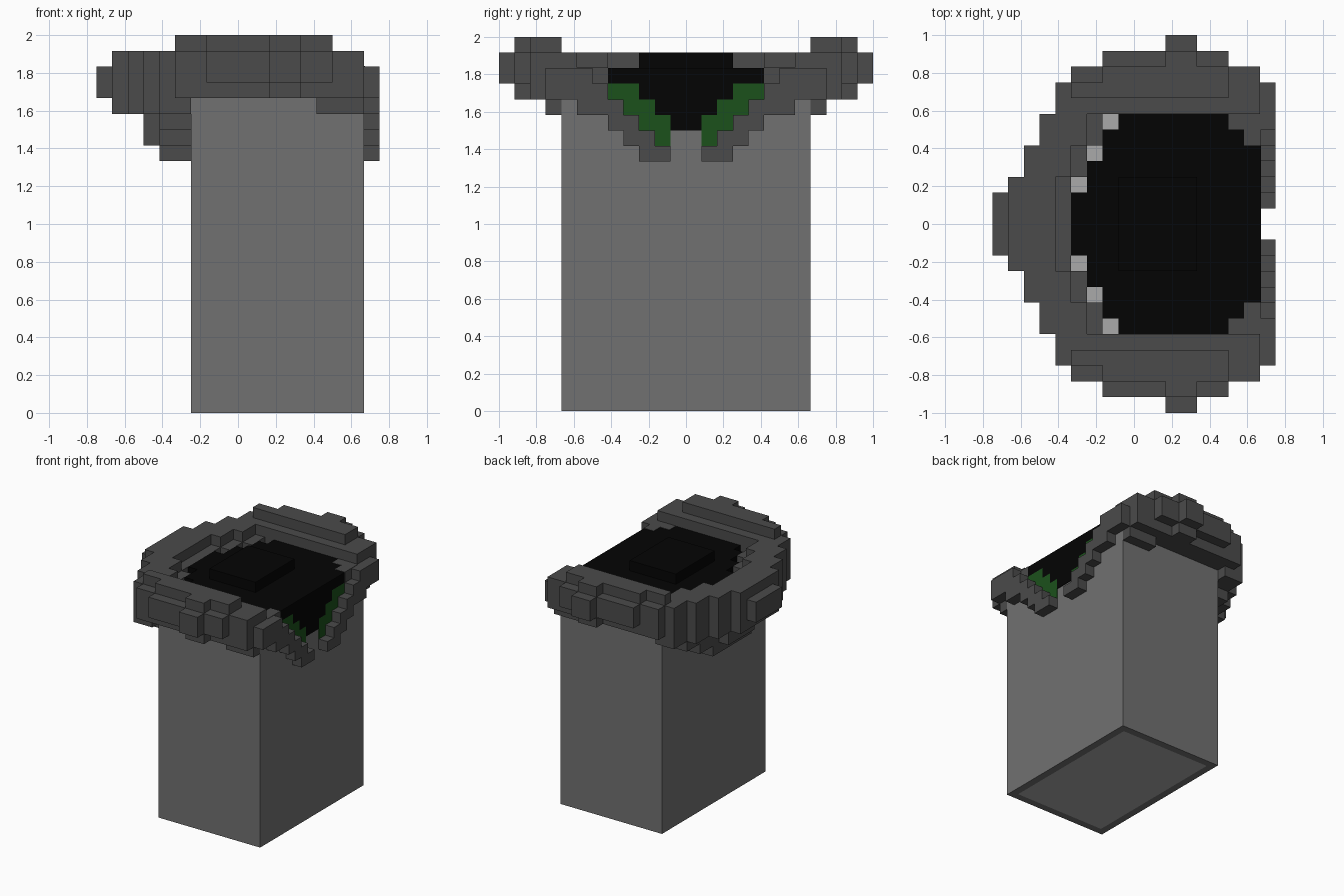
import bpy, bmesh

if "Cube" in bpy.data.objects:
    bpy.data.objects.remove(bpy.data.objects["Cube"])

U = 1 / 12  # one block


def material(name, r, g, b):
    m = bpy.data.materials.new(name)
    m.diffuse_color = (r, g, b, 1)
    m.use_nodes = True
    m.node_tree.nodes["Principled BSDF"].inputs["Base Color"].default_value = m.diffuse_color
    return m


GREY = material("mid grey", 0.166, 0.166, 0.166)
DARK = material("dark grey", 0.07, 0.07, 0.07)
LIGHT = material("light grey", 0.40, 0.40, 0.40)
BLACK = material("black", 0.0012, 0.0012, 0.0012)
GREEN = material("green", 0.011, 0.082, 0.011)


def blocks(name, boxes, mats, mirror=False):
    """Boxes given in blocks as (x0, x1, y0, y1, z0, z1), optionally mirrored in y."""
    bm = bmesh.new()
    todo = list(boxes)
    if mirror:
        todo += [(a, b, -d, -c, e, f) for a, b, c, d, e, f in boxes]
    for x0, x1, y0, y1, z0, z1 in todo:
        vs = bmesh.ops.create_cube(bm, size=1)["verts"]
        for v in vs:
            v.co.x = (x0 + (v.co.x + 0.5) * (x1 - x0)) * U
            v.co.y = (y0 + (v.co.y + 0.5) * (y1 - y0)) * U
            v.co.z = (z0 + (v.co.z + 0.5) * (z1 - z0)) * U
    me = bpy.data.meshes.new(name)
    for m in mats:
        me.materials.append(m)
    bm.to_mesh(me)
    bm.free()
    ob = bpy.data.objects.new(name, me)
    bpy.context.collection.objects.link(ob)
    return ob


# body: tall box, underside has a grey frame around a lighter panel
body = blocks("body", [(-3, 8, -8, 8, 0, 20)], [GREY, LIGHT])
bm = bmesh.new()
bm.from_mesh(body.data)
base = [f for f in bm.faces if f.normal.z < -0.5]
bmesh.ops.inset_region(bm, faces=base, thickness=0.083)
for f in base:
    f.material_index = 1
bm.to_mesh(body.data)
bm.free()

# black filling with stepped rear edge and a raised pad
blocks("filling", [(-1, 8, -7, 7, 20, 22), (-2, -1, -6, 6, 20, 22),
                   (-3, -2, -4, 4, 20, 22), (-4, -3, -2, 2, 20, 22)], [BLACK])
blocks("raised_pad", [(-1, 4, -3, 3, 22, 23)], [BLACK])

# light lining blocks in the rear corners
blocks("lining", [(-2, -1, 6, 7, 20, 21), (-3, -2, 4, 5, 20, 21),
                  (-4, -3, 2, 3, 20, 21)], [LIGHT], True)

# neck opening: black V and green stepped borders as thin plates
P = 8.06
blocks("neck_opening", [(8, P, -1, 1, 18, 22), (8, P, 1, 2, 19, 22),
                        (8, P, -2, -1, 19, 22), (8, P, 2, 3, 20, 22),
                        (8, P, -3, -2, 20, 22), (8, P, 3, 5, 21, 22),
                        (8, P, -5, -3, 21, 22)], [BLACK])
blocks("neck_trim", [(8, P, 4, 5, 20, 21), (8, P, 3, 4, 19, 21),
                     (8, P, 2, 3, 18, 20), (8, P, 1, 2, 17, 19)], [GREEN], True)

# collar: steps down to the V opening
blocks("collar_lapels", [(8, 9, 1, 2, 16, 17), (8, 9, 2, 3, 16, 18), (8, 9, 3, 4, 17, 19),
                         (8, 9, 4, 5, 18, 20), (8, 9, 5, 6, 19, 21), (8, 9, 6, 7, 19, 22),
                         (8, 9, 7, 9, 20, 22), (7, 8.08, 5, 7, 20, 22.03),
                         (6, 7, 6, 7, 20, 22.03), (5, 8, 8, 9, 19, 20)], [DARK], True)

# collar: rounded shoulders
blocks("collar_shoulders", [(-5, 8, 7, 9, 20, 23), (-4, 8, 9, 10, 20, 23),
                            (-4, 6, 8, 9, 20, 24), (-2, 6, 9, 10, 20, 24),
                            (-2, 6, 10, 11, 21, 23), (2, 4, 10, 11, 20, 24),
                            (2, 4, 11, 12, 21, 23)], [DARK], True)

# collar: rear rows (outer edge high, inner edge one step lower)
rear = [(-9, -8, 0, 2, 20, 22)]
for y0, y1, outer, inner in [(0, 3, -8, -4), (3, 5, -7, -3), (5, 7, -6, -2)]:
    rear += [(outer, outer + 3, y0, y1, 19, 23), (outer + 3, inner, y0, y1, 19, 22)]
rear += [(-5, -3, 7, 9, 19, 20)]
blocks("collar_back", rear, [DARK], True)

# collar: hanging point at the middle of the back
blocks("collar_back_point", [(-6, -3, 0, 2, 17, 20), (-5, -3, 0, 3, 16, 20),
                             (-5, -3, 3, 5, 17, 20), (-5, -3, 5, 7, 18, 20)], [DARK], True)
